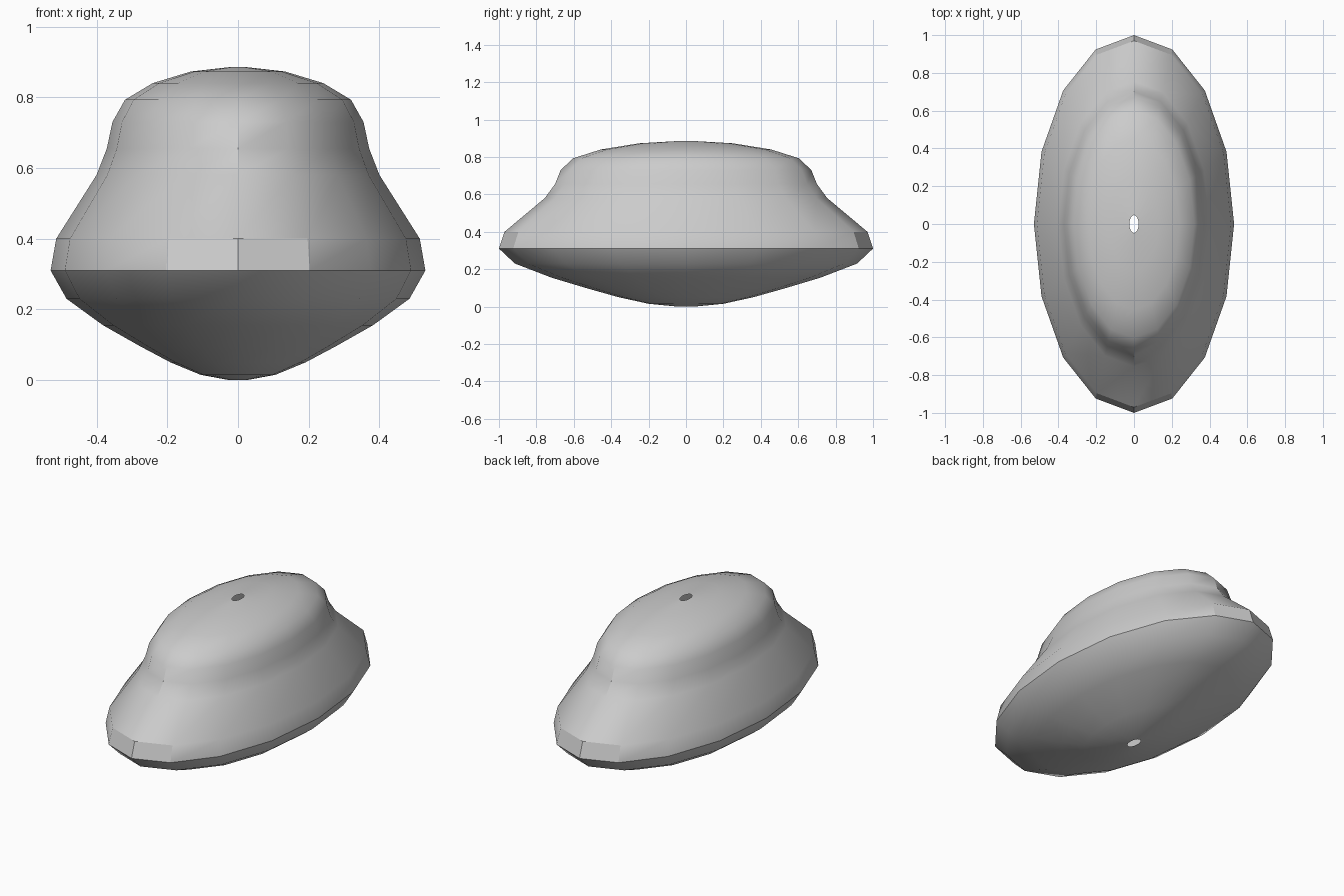
import bpy, bmesh, math

if "Cube" in bpy.data.objects:
    bpy.data.objects.remove(bpy.data.objects["Cube"])

SIDES = 16
WIDTH = 0.53   # half width in x; half length in y is 1

# Radius fraction and height, from the lower hole to the upper hole
profile = [(0.047, 0.0), (0.2, 0.015), (0.36, 0.05), (0.52, 0.095), (0.72, 0.155),
           (0.915, 0.23), (1.0, 0.31), (0.97, 0.40), (0.755, 0.58), (0.70, 0.655),
           (0.67, 0.73), (0.603, 0.793), (0.455, 0.84), (0.25, 0.873), (0.047, 0.885)]

# Oval shell, open at the small centre holes
bm = bmesh.new()
rings = []
for r, z in profile:
    ring = []
    for i in range(SIDES):
        a = 2 * math.pi * i / SIDES
        ring.append(bm.verts.new((WIDTH * r * math.cos(a), r * math.sin(a), z)))
    rings.append(ring)
for low, high in zip(rings, rings[1:]):
    for i in range(SIDES):
        j = (i + 1) % SIDES
        bm.faces.new((low[i], low[j], high[j], high[i]))

mesh = bpy.data.meshes.new("oval_bead")
bm.to_mesh(mesh)
bm.free()
bead = bpy.data.objects.new("oval_bead", mesh)
bpy.context.collection.objects.link(bead)

# Single grey finish
grey = bpy.data.materials.new("plain_grey")
grey.diffuse_color = (0.6, 0.6, 0.6, 1)
grey.use_nodes = True
grey.node_tree.nodes["Principled BSDF"].inputs["Base Color"].default_value = grey.diffuse_color
mesh.materials.append(grey)

# Smooth surface with a crisp rim
bpy.context.view_layer.objects.active = bead
bead.select_set(True)
bpy.ops.object.shade_smooth_by_angle(angle=math.radians(30))
